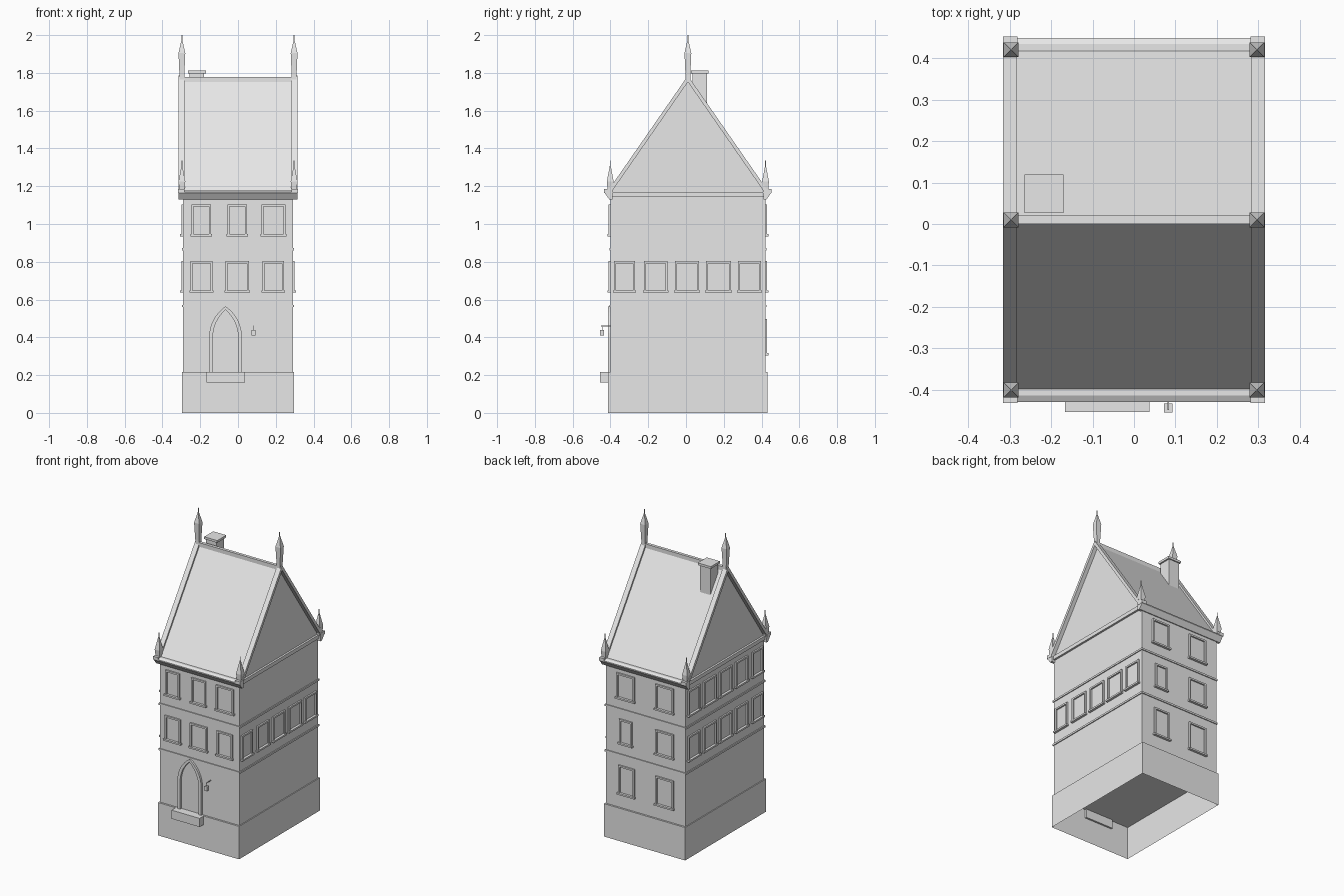
import bpy, bmesh, math
from mathutils import Matrix, Vector

cube = bpy.data.objects.get("Cube")
if cube:
    bpy.data.objects.remove(cube)

CY = 0.01                      # middle of the house in y
WX, WY = 0.29, 0.41            # half sizes of the walls
BASE, EAVE, RIDGE, SLOPE = 0.217, 1.165, 1.766, 1.44

stone = bpy.data.materials.new("light_grey_stone")
stone.use_nodes = True
stone.diffuse_color = (0.8, 0.8, 0.8, 1)
stone.node_tree.nodes["Principled BSDF"].inputs["Base Color"].default_value = (0.8, 0.8, 0.8, 1)


def finish(name, bm):
    bmesh.ops.recalc_face_normals(bm, faces=bm.faces)
    mesh = bpy.data.meshes.new(name)
    bm.to_mesh(mesh)
    bm.free()
    mesh.materials.append(stone)
    obj = bpy.data.objects.new(name, mesh)
    bpy.context.collection.objects.link(obj)
    return obj


def add_box(bm, x, y, z):
    """Box from (low, high) pairs."""
    size = Vector([abs(p[1] - p[0]) for p in (x, y, z)])
    mid = Vector([(p[0] + p[1]) / 2 for p in (x, y, z)])
    mat = Matrix.Translation(mid) @ Matrix.Diagonal(size).to_4x4()
    return bmesh.ops.create_cube(bm, size=1, matrix=mat)["verts"]


def boxes(name, *specs):
    bm = bmesh.new()
    for spec in specs:
        add_box(bm, *spec)
    return finish(name, bm)


def add_prism(bm, points, direction):
    """Extrude a closed outline along a vector."""
    face = bm.faces.new([bm.verts.new(p) for p in points])
    out = bmesh.ops.extrude_face_region(bm, geom=[face], use_keep_orig=True)["geom"]
    moved = [g for g in out if isinstance(g, bmesh.types.BMVert)]
    bmesh.ops.translate(bm, verts=moved, vec=direction)


def wall_box(bm, side, u, z, d):
    """Box on a wall: u runs along the wall, d is the distance outward."""
    sign = -1 if side in ("front", "left_end") else 1
    if side in ("front", "back"):
        add_box(bm, u, [CY + sign * (WY + k) for k in d], z)
    else:
        add_box(bm, [sign * (WX + k) for k in d], u, z)


# Plinth, open underneath
bm = bmesh.new()
add_box(bm, (-0.296, 0.296), (CY - 0.422, CY + 0.422), (0, BASE))
bmesh.ops.delete(bm, geom=[f for f in bm.faces if f.calc_center_median().z < 0.01], context="FACES_ONLY")
finish("plinth", bm)

# Walls and string courses
boxes("walls", ((-WX, WX), (CY - WY, CY + WY), (BASE, EAVE)))
boxes("string_courses", *[((-WX - 0.006, WX + 0.006), (CY - WY - 0.006, CY + WY + 0.006), (z, z + 0.012))
                          for z in (0.56, 0.86)])

# Windows: raised frame and sill
LOW, MID, TOP = (0.31, 0.497), (0.643, 0.803), (0.94, 1.104)
END_ROW = [(-0.381, -0.27), (-0.222, -0.098), (-0.058, 0.069), (0.106, 0.238), (0.275, 0.397)]
rows = [
    ("front", MID, [(-0.251, -0.135), (-0.066, 0.058), (0.13, 0.243)]),
    ("front", TOP, [(-0.246, -0.143), (-0.056, 0.048), (0.124, 0.251)]),
    ("right_end", MID, END_ROW),
    ("left_end", MID, END_ROW),
    ("left_end", TOP, END_ROW),
    ("back", LOW, [(-0.205, -0.075), (0.08, 0.197)]),
    ("back", MID, [(-0.205, -0.075), (0.097, 0.19)]),
    ("back", TOP, [(-0.205, -0.075), (0.08, 0.21)]),
]
T, OUT = 0.011, (-0.005, 0.01)
for side, (z0, z1), spans in rows:
    bm = bmesh.new()
    for a, b in spans:
        wall_box(bm, side, (a, a + T), (z0, z1), OUT)
        wall_box(bm, side, (b - T, b), (z0, z1), OUT)
        wall_box(bm, side, (a + T, b - T), (z1 - T, z1), OUT)
        wall_box(bm, side, (a - 0.006, b + 0.006), (z0 - 0.005, z0 + 0.006), (-0.005, 0.016))
    finish(f"{side}_window_frames", bm)


# Pointed door surround
def arch(half, height, spring=0.4, steps=8):
    radius = (height ** 2 + half ** 2) / (2 * half)
    sweep = math.asin(height / radius)
    arc = [(half - radius + radius * math.cos(sweep * i / steps),
            spring + radius * math.sin(sweep * i / steps)) for i in range(steps + 1)]
    rise = [(half, BASE)] + arc
    return rise + [(-x, z) for x, z in reversed(rise[:-1])]


bm = bmesh.new()
ring = arch(0.087, 0.164) + arch(0.067, 0.145)[::-1]
add_prism(bm, [(x - 0.066, CY - WY - 0.014, z) for x, z in ring], (0, 0.02, 0))
finish("door_surround", bm)

boxes("door_step", ((-0.167, 0.037), (-0.454, -0.4), (0.16, BASE)))

# Hanging lamp
boxes("lamp", ((0.072, 0.093), (-0.455, -0.434), (0.41, 0.44)),
      ((0.081, 0.084), (-0.446, -0.443), (0.44, 0.46)),
      ((0.081, 0.084), (-0.45, -0.39), (0.458, 0.462)))

# Roof with gables
half = (RIDGE - EAVE) / SLOPE
bm = bmesh.new()
add_prism(bm, [(-WX, CY - half, EAVE), (-WX, CY, RIDGE), (-WX, CY + half, EAVE)], (2 * WX, 0, 0))
finish("roof", bm)
boxes("ridge_cap", ((-0.285, 0.285), (CY - 0.01, CY + 0.01), (1.75, 1.778)))

# Eaves cornices, front and back, and a band across the gables
eave_profile = [(0.4, 1.13), (0.416, 1.13), (0.44, 1.163), (0.44, 1.17), (0.425, 1.178), (0.4, 1.178)]
for name, s in (("front", -1), ("back", 1)):
    bm = bmesh.new()
    add_prism(bm, [(-0.315, CY + s * y, z) for y, z in eave_profile], (0.63, 0, 0))
    finish(f"{name}_eaves", bm)
boxes("gable_bands", ((-0.303, 0.303), (CY - 0.415, CY + 0.415), (1.145, 1.17)))

# Gable copings with foot blocks
for name, s in (("left", 1), ("right", -1)):
    bm = bmesh.new()
    outer, inner, foot = 1.785, 1.752, 1.165
    yo, yi = (outer - foot) / SLOPE, (inner - foot) / SLOPE
    outline = [(-yo, foot), (0, outer), (yo, foot), (yi, foot), (0, inner), (-yi, foot)]
    add_prism(bm, [(s * 0.283, CY + y, z) for y, z in outline], (s * 0.033, 0, 0))
    for t in (-1, 1):
        add_box(bm, (s * 0.282, s * 0.317), (CY + t * 0.4, CY + t * 0.443), (1.163, 1.185))
    finish(f"{name}_gable_coping", bm)


# Finials: flared square shaft, spire and needle
def finial(name, x, y, levels):
    bm = bmesh.new()
    rings = [[bm.verts.new((x + a * r, y + b * r, z)) for a, b in ((-1, -1), (1, -1), (1, 1), (-1, 1))]
             for z, r in levels]
    bm.faces.new(rings[0])
    bm.faces.new(rings[-1])
    for lo, hi in zip(rings, rings[1:]):
        for i in range(4):
            j = (i + 1) % 4
            bm.faces.new((lo[i], lo[j], hi[j], hi[i]))
    finish(name, bm)


for side, x in (("left", 0.297), ("right", -0.297)):
    finial(f"{side}_ridge_finial", x, CY,
           [(1.75, 0.013), (1.79, 0.013), (1.905, 0.018), (1.975, 0.002), (2.0, 0.002)])
    for end, s in (("front", -1), ("back", 1)):
        finial(f"{side}_{end}_finial", x, CY + s * 0.411,
               [(1.165, 0.013), (1.225, 0.018), (1.31, 0.002), (1.335, 0.002)])

# Chimney
boxes("chimney", ((-0.256, -0.18), (0.034, 0.112), (1.6, 1.797)),
      ((-0.265, -0.17), (0.026, 0.12), (1.797, 1.812)))
